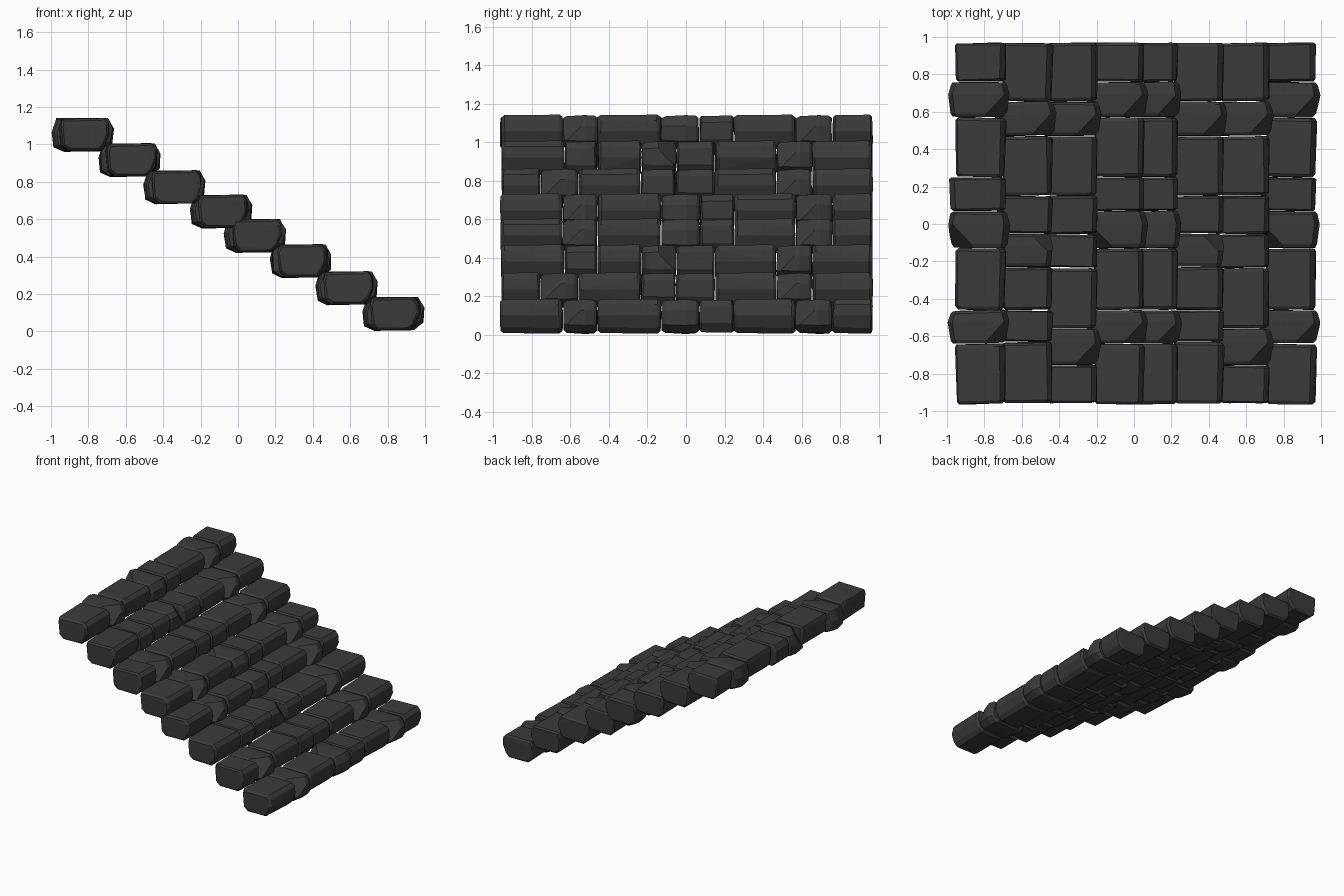
import bpy
import bmesh
import random
from mathutils import Matrix, Vector

random.seed(4)
if "Cube" in bpy.data.objects:
    bpy.data.objects.remove(bpy.data.objects["Cube"], do_unlink=True)

slate = bpy.data.materials.new("dark slate grey")
slate.use_nodes = True
slate.diffuse_color = (.043, .043, .043, 1)
slate.node_tree.nodes["Principled BSDF"].inputs["Base Color"].default_value = slate.diffuse_color

# Cross-sections (x, z) of the long blocks, the plain short blocks and the chipped blocks
LONG = [(-.115, .085), (.115, .09), (.14, .06), (.145, 0), (.12, -.065),
        (.09, -.095), (-.08, -.095), (-.115, -.065), (-.125, .05)]
PLAIN = [(-.13, .085), (.12, .085), (.145, .05), (.145, -.04), (.11, -.09),
         (-.11, -.09), (-.15, -.06), (-.155, .04)]
CHIPPED = [(-.14, .085), (.135, .085), (.165, .03), (.16, -.05), (.11, -.09),
           (-.1, -.095), (-.155, -.07), (-.165, .01)]
# Stations along the block: position as a share of half length, x scale, z scale
BLOCKY = [(-1, .88, .82), (-.9, .97, .95), (.9, 1, .97), (1, .93, .84)]
BULGED = [(-1, .84, .8), (-.8, .92, .93), (.3, 1, 1), (.85, .92, .96), (1, .85, .82)]
# Kind: profile, stations, chip direction (x, y) or none
KINDS = {
    "L": (LONG, BLOCKY, None),
    "N": (PLAIN, BLOCKY, None),
    "S": (CHIPPED, BULGED, (1, -1)),
    "M": (CHIPPED, BULGED, (-1, -1)),
    "F": (PLAIN, BULGED, (1, 1)),
}


def stone(name, kind, x, y0, y1, z):
    profile, stations, chip = KINDS[kind]
    half = (y1 - y0) / 2 - .003
    bm = bmesh.new()
    for t, sx, sz in stations:
        for px, pz in profile:
            wob = random.uniform(-.003, .003)
            bm.verts.new((px * sx + wob, t * half - wob, pz * sz))
    hull = bmesh.ops.convex_hull(bm, input=bm.verts[:])
    inner = [v for v in set(hull["geom_interior"]) if isinstance(v, bmesh.types.BMVert)]
    bmesh.ops.delete(bm, geom=inner, context="VERTS")
    if chip:
        # Slice one upper corner off and cap the cut
        normal = Vector((chip[0], chip[1], .8))
        cut = bmesh.ops.bisect_plane(
            bm, geom=bm.verts[:] + bm.edges[:] + bm.faces[:],
            plane_co=normal * (.18 / normal.length_squared), plane_no=normal, clear_outer=True)
        rim = [e for e in cut["geom_cut"] if isinstance(e, bmesh.types.BMEdge)]
        if rim:
            bmesh.ops.edgeloop_fill(bm, edges=rim)
    bmesh.ops.dissolve_limit(bm, angle_limit=.07, verts=bm.verts[:], edges=bm.edges[:])
    bmesh.ops.recalc_face_normals(bm, faces=bm.faces[:])
    bm.transform(Matrix.Rotation(random.uniform(-.025, .025), 4, "Z"))
    mesh = bpy.data.meshes.new(name)
    bm.to_mesh(mesh)
    bm.free()
    mesh.materials.append(slate)
    obj = bpy.data.objects.new(name, mesh)
    obj.location = (x, (y0 + y1) / 2, z)
    bpy.context.collection.objects.link(obj)


# Three stone layouts along a step, as joint positions and block kinds
LAYOUTS = {
    "A": ([-.965, -.64, -.46, -.13, .07, .25, .57, .76, .97], "LSLMNLSL"),
    "B": ([-.96, -.63, -.46, -.23, -.05, .15, .47, .655, .97], "LNLFNLSL"),
    "C": ([-.96, -.755, -.56, -.235, -.055, .15, .47, .655, .97], "LSLNNLSL"),
}
STEP_X = [-.83, -.58, -.34, -.09, .09, .335, .58, .83]
STEP_Z = [1.055, .92, .775, .645, .515, .38, .235, .098]

# Steps from the top one down
for step, layout in enumerate("ABCAABCA"):
    joints, kinds = LAYOUTS[layout]
    for i, kind in enumerate(kinds):
        stone(f"step_{step + 1}_stone_{i + 1}", kind, STEP_X[step],
              joints[i], joints[i + 1], STEP_Z[step])
